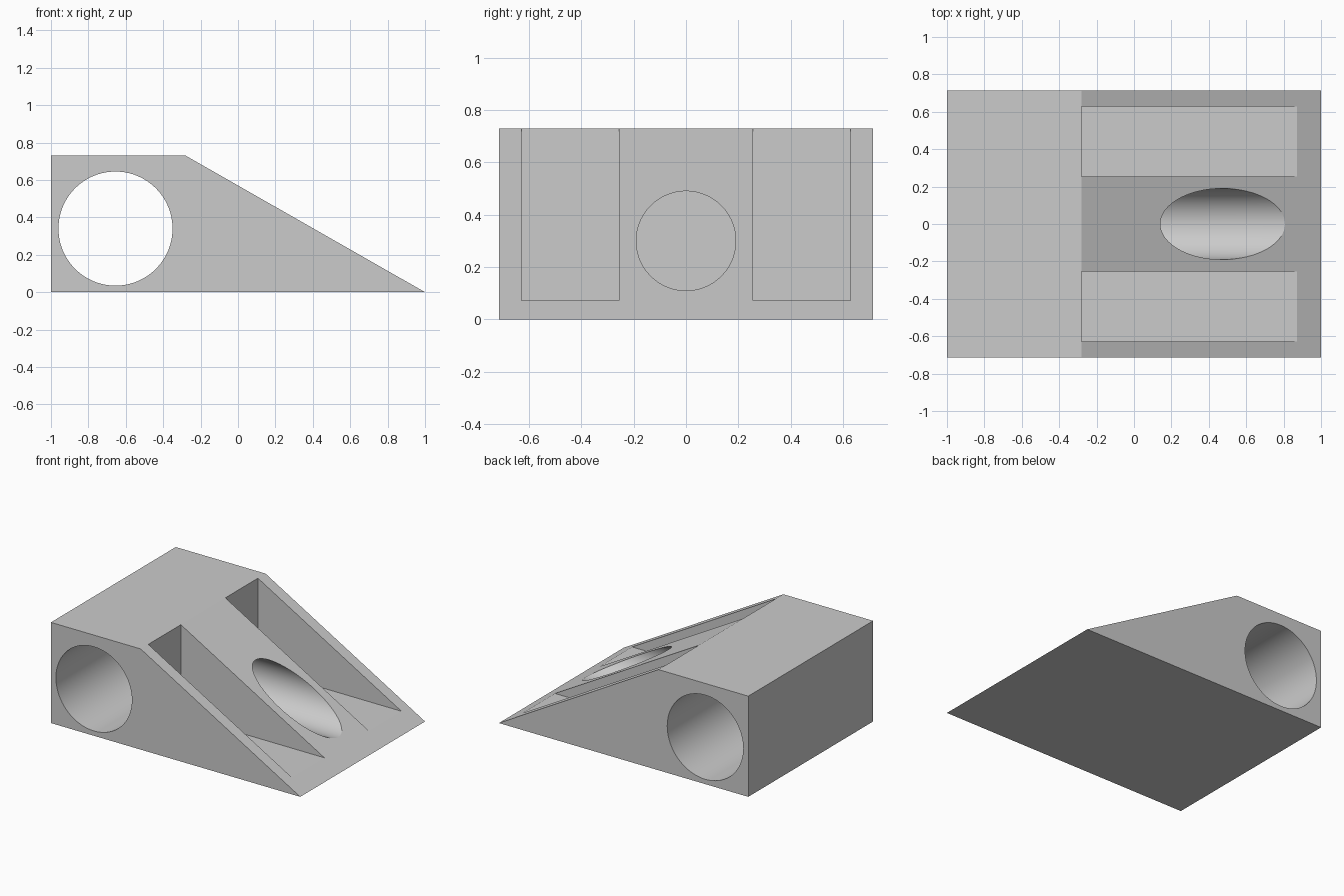
import bpy, bmesh, math
from mathutils import Matrix

if "Cube" in bpy.data.objects:
    bpy.data.objects.remove(bpy.data.objects["Cube"])

HALF_W = 0.715      # half width in y
TOP = 0.73          # height of the flat top
RIDGE = -0.28       # x where the ramp begins

grey = bpy.data.materials.new("plain grey")
grey.diffuse_color = (0.6, 0.6, 0.6, 1)
grey.use_nodes = True
grey.node_tree.nodes["Principled BSDF"].inputs["Base Color"].default_value = grey.diffuse_color


def make_object(name, bm):
    bmesh.ops.recalc_face_normals(bm, faces=bm.faces)
    mesh = bpy.data.meshes.new(name)
    bm.to_mesh(mesh)
    bm.free()
    mesh.materials.append(grey)
    obj = bpy.data.objects.new(name, mesh)
    bpy.context.collection.objects.link(obj)
    return obj


def prism(name, profile, y0, y1):
    """Extrude an x-z profile from y0 to y1."""
    bm = bmesh.new()
    face = bm.faces.new([bm.verts.new((x, y0, z)) for x, z in profile])
    out = bmesh.ops.extrude_face_region(bm, geom=[face])
    verts = [v for v in out["geom"] if isinstance(v, bmesh.types.BMVert)]
    bmesh.ops.translate(bm, verts=verts, vec=(0, y1 - y0, 0))
    return make_object(name, bm)


def cylinder(name, radius, length, centre, axis):
    bm = bmesh.new()
    bmesh.ops.create_cone(bm, cap_ends=True, segments=96, radius1=radius,
                          radius2=radius, depth=length)
    turn = Matrix.Rotation(math.pi / 2, 4, axis)
    bmesh.ops.transform(bm, matrix=Matrix.Translation(centre) @ turn, verts=bm.verts)
    return make_object(name, bm)


# Wedge body
body = prism("wedge_body", [(-1, 0), (1, 0), (RIDGE, TOP), (-1, TOP)], -HALF_W, HALF_W)

# Cross bore through both sides, blind bore into the ramp
cutters = [
    cylinder("cross_bore_cutter", 0.305, 2, (-0.655, 0, 0.34), 'X'),
    cylinder("ramp_bore_cutter", 0.19, 1.5, (RIDGE + 0.75, 0, 0.30), 'Y'),
]
# Pockets either side of the middle rib, with a level floor
pocket = [(RIDGE, 0.073), (1.2, 0.073), (1.2, 1), (RIDGE, 1)]
for side, y0, y1 in (("left", -0.628, -0.255), ("right", 0.255, 0.628)):
    cutters.append(prism(side + "_pocket_cutter", pocket, y0, y1))

bpy.context.view_layer.objects.active = body
for cutter in cutters:
    cutter.hide_render = True
    mod = body.modifiers.new(cutter.name, 'BOOLEAN')
    mod.operation = 'DIFFERENCE'
    mod.solver = 'EXACT'
    mod.object = cutter
    bpy.ops.object.modifier_apply(modifier=mod.name)
    bpy.data.objects.remove(cutter, do_unlink=True)

# Smooth bores, sharp edges elsewhere
body.select_set(True)
bpy.ops.object.shade_smooth_by_angle(angle=math.radians(25))
